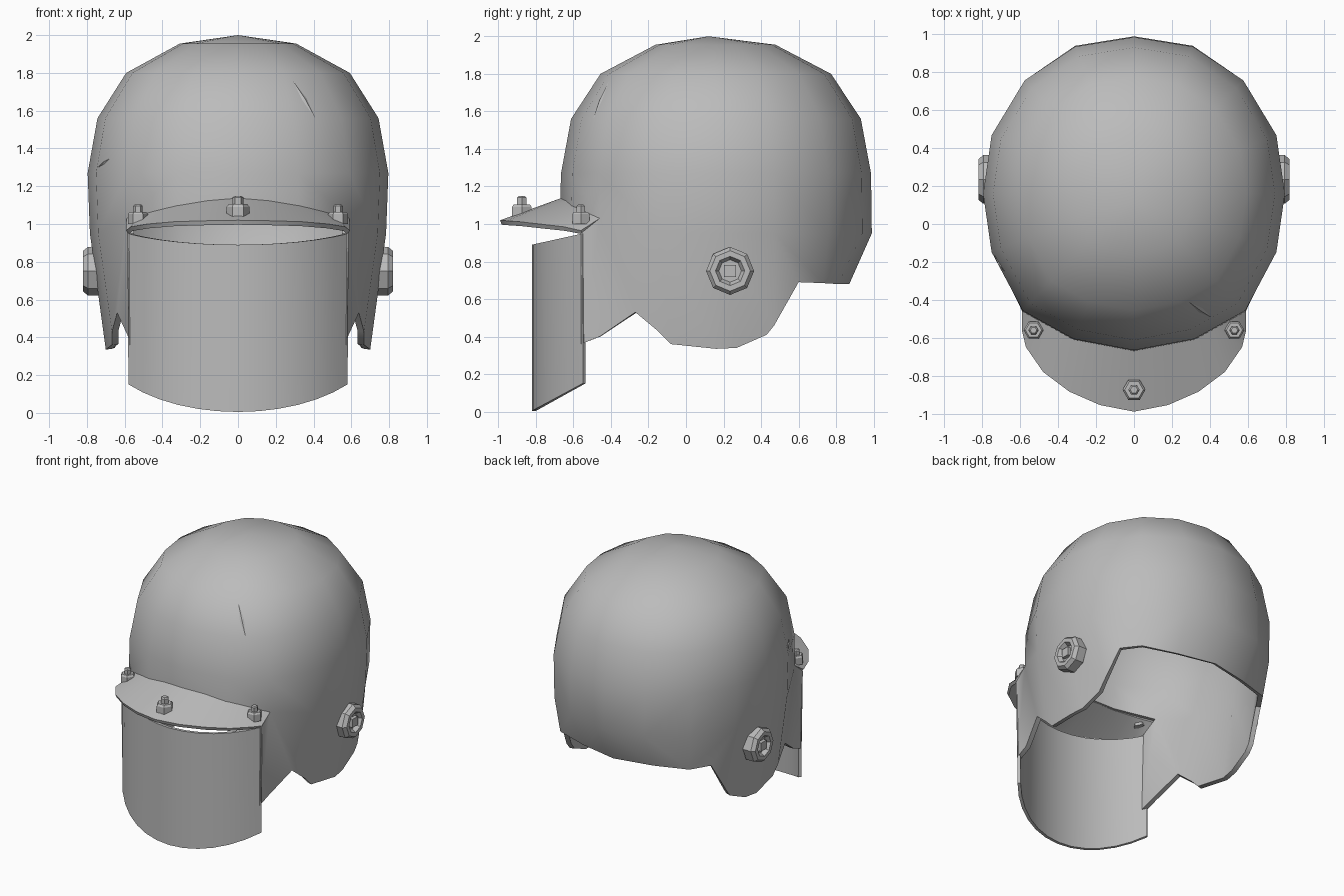
import bpy, bmesh, math
from mathutils import Vector, Matrix
from mathutils.bvhtree import BVHTree

if "Cube" in bpy.data.objects:
    bpy.data.objects.remove(bpy.data.objects["Cube"])

GREY = (0.5, 0.5, 0.5, 1)
steel = bpy.data.materials.new("grey steel")
steel.use_nodes = True
steel.diffuse_color = GREY
steel.node_tree.nodes["Principled BSDF"].inputs["Base Color"].default_value = GREY


def finish(name, bm, center=None, mirror=False, thickness=0, smooth=35):
    """Turn a bmesh into an object, apply its modifiers and shade it."""
    bmesh.ops.remove_doubles(bm, verts=bm.verts, dist=0.0005)
    bmesh.ops.recalc_face_normals(bm, faces=bm.faces)
    if center is not None:
        c = Vector(center)
        if sum(f.normal.dot(f.calc_center_median() - c) for f in bm.faces) < 0:
            bmesh.ops.reverse_faces(bm, faces=bm.faces)
    mesh = bpy.data.meshes.new(name)
    bm.to_mesh(mesh)
    bm.free()
    mesh.materials.append(steel)
    obj = bpy.data.objects.new(name, mesh)
    bpy.context.collection.objects.link(obj)
    bpy.ops.object.select_all(action='DESELECT')
    obj.select_set(True)
    bpy.context.view_layer.objects.active = obj
    if mirror:
        obj.modifiers.new("Mirror", 'MIRROR')
    if thickness:
        mod = obj.modifiers.new("Solidify", 'SOLIDIFY')
        mod.thickness = thickness
        mod.offset = -1
    for mod in list(obj.modifiers):
        bpy.ops.object.modifier_apply(modifier=mod.name)
    if smooth:
        bpy.ops.object.shade_smooth_by_angle(angle=math.radians(smooth))
    return obj


def face(bm, points):
    bm.faces.new([bm.verts.new(p) for p in points])


def strip(bm, upper, lower):
    """Quads between two rows of points."""
    for i in range(len(upper) - 1):
        face(bm, (upper[i], upper[i + 1], lower[i + 1], lower[i]))


# Helmet shell: half of a 16-sided dome, from front centre to back centre
plan = [(0, -.67), (.32, -.61), (.59, -.46), (.755, -.15), (.80, .16),
        (.755, .47), (.58, .76), (.31, .94), (0, .99)]
bm = bmesh.new()
rings = []
for scale, z in ((.385, 1.955), (.74, 1.80), (.93, 1.56), (.995, 1.27)):
    rings.append([Vector((x * scale, .155 + (y - .155) * scale, z)) for x, y in plan])
brow = {0: 1.12, 1: 1.08, 2: 1.03}
base = [Vector((x * (.98 if 2 < i < 7 else 1), y, brow.get(i, .95)))
        for i, (x, y) in enumerate(plan)]
rings.append(base)
crown = Vector((0, .12, 2))
for i in range(8):
    face(bm, (crown, rings[0][i], rings[0][i + 1]))
for a, b in zip(rings, rings[1:]):
    strip(bm, a, b)

# Skirt: the lower rim below each dome column, with cheek and neck cut-outs
rim = [[(.58, -.46, .40), (.64, -.27, .53), (.667, -.15, .43)],
       [(.667, -.15, .43), (.668, -.08, .36), (.70, .16, .335)],
       [(.70, .16, .335), (.685, .27, .34), (.67, .43, .41), (.67, .47, .46)],
       [(.67, .47, .46), (.63, .60, .69), (.54, .73, .685)],
       [(.54, .73, .685), (.29, .81, .68)],
       [(.29, .81, .68), (0, .87, .68)]]
for i, low in enumerate(rim, start=2):
    face(bm, [base[i + 1], base[i]] + low)
# Cheek strip that carries the visor
face(bm, (base[2], (.585, -.56, .95), (.575, -.56, .36), (.58, -.46, .40)))
shell = finish("helmet_shell", bm, (0, .15, 1.1), mirror=True, thickness=.035, smooth=40)

# Scratches: thin slivers laid on the shell
bm = bmesh.new()
bm.from_mesh(shell.data)
tree = BVHTree.FromBMesh(bm)
bm.free()


def scratch(name, start, end, width):
    a, b = Vector(start), Vector(end)
    side = Vector((a.y - b.y, b.x - a.x)).normalized() * width
    mid = (a + b) / 2
    pts = []
    for p, lift in ((a, 0), (mid + side, .002), (b, 0), (mid - side, .002), (mid, .009)):
        hit, normal, _, _ = tree.ray_cast(Vector((p.x, -3, p.y)), Vector((0, 1, 0)))
        pts.append(hit + normal * lift)
    sliver = bmesh.new()
    for i in range(4):
        face(sliver, (pts[i], pts[(i + 1) % 4], pts[4]))
    finish(name, sliver, (0, .15, 1.1), smooth=0)


scratch("brow_scratch", (.29, 1.76), (.41, 1.56), .012)
scratch("side_scratch", (-.74, 1.30), (-.68, 1.345), .006)

# Peak: sloping plate above the face opening
inner = [(0, -.66, 1.14), (.16, -.635, 1.125), (.32, -.60, 1.10),
         (.42, -.55, 1.075), (.51, -.505, 1.05), (.59, -.46, 1.03)]
outer = [(0, -.99, 1.02), (.18, -.955, 1.017), (.34, -.885, 1.012),
         (.48, -.78, 1.0), (.57, -.65, .985), (.592, -.56, .965)]
bm = bmesh.new()
strip(bm, inner, outer)
finish("peak", bm, (0, -.7, 0), mirror=True, thickness=.025, smooth=25)

# Visor: curved face plate with slanted top and bottom edges
bm = bmesh.new()
top, bottom = [], []
radius, half = .758, math.asin(.58 / .758)
for i in range(13):
    a = half * (i / 6 - 1)
    x, back = radius * math.sin(a), radius * (1 - math.cos(a))
    top.append((x * 1.01, -.82 + back, .89 + back * .22))
    bottom.append((x, -.82 + back, .005 + back * .54))
strip(bm, top, bottom)
finish("visor", bm, (0, 0, .5), thickness=.022)


def lathe(bm, profile, sides, turn=0):
    """Revolve (radius, height) points round z."""
    rows = [[(r * math.cos(turn + math.tau * k / sides),
              r * math.sin(turn + math.tau * k / sides), h) for k in range(sides)]
            for r, h in profile]
    for a, b in zip(rows, rows[1:]):
        strip(bm, a + a[:1], b + b[:1])
    for row in (rows[0], rows[-1]):
        face(bm, row)


# Peak bolts: hexagonal nut with a threaded stud
for name, x, y, z, s in (("middle", 0, -.875, 1.03, 1.1), ("left", .53, -.56, 1.0, .95),
                         ("right", -.53, -.56, 1.0, .95)):
    bm = bmesh.new()
    lathe(bm, [(.055 * s, 0), (.055 * s, .055 * s), (.045 * s, .068 * s),
               (.027 * s, .068 * s), (.027 * s, .1 * s), (.018 * s, .108 * s)], 6)
    bmesh.ops.translate(bm, verts=bm.verts, vec=(x, y, z))
    finish(name + "_peak_bolt", bm, smooth=0)

# Side bolts: octagonal collar with a recessed square stud
for name, sign in (("left", 1), ("right", -1)):
    bm = bmesh.new()
    lathe(bm, [(.128, 0), (.128, .065), (.108, .09), (.078, .09), (.06, .06)], 8)
    lathe(bm, [(.045, .05), (.045, .085)], 4, math.pi / 4)
    bmesh.ops.transform(bm, verts=bm.verts, matrix=Matrix.Translation((sign * .73, .235, .75))
                        @ Matrix.Rotation(sign * math.pi / 2, 4, 'Y'))
    finish(name + "_side_bolt", bm, smooth=0)
